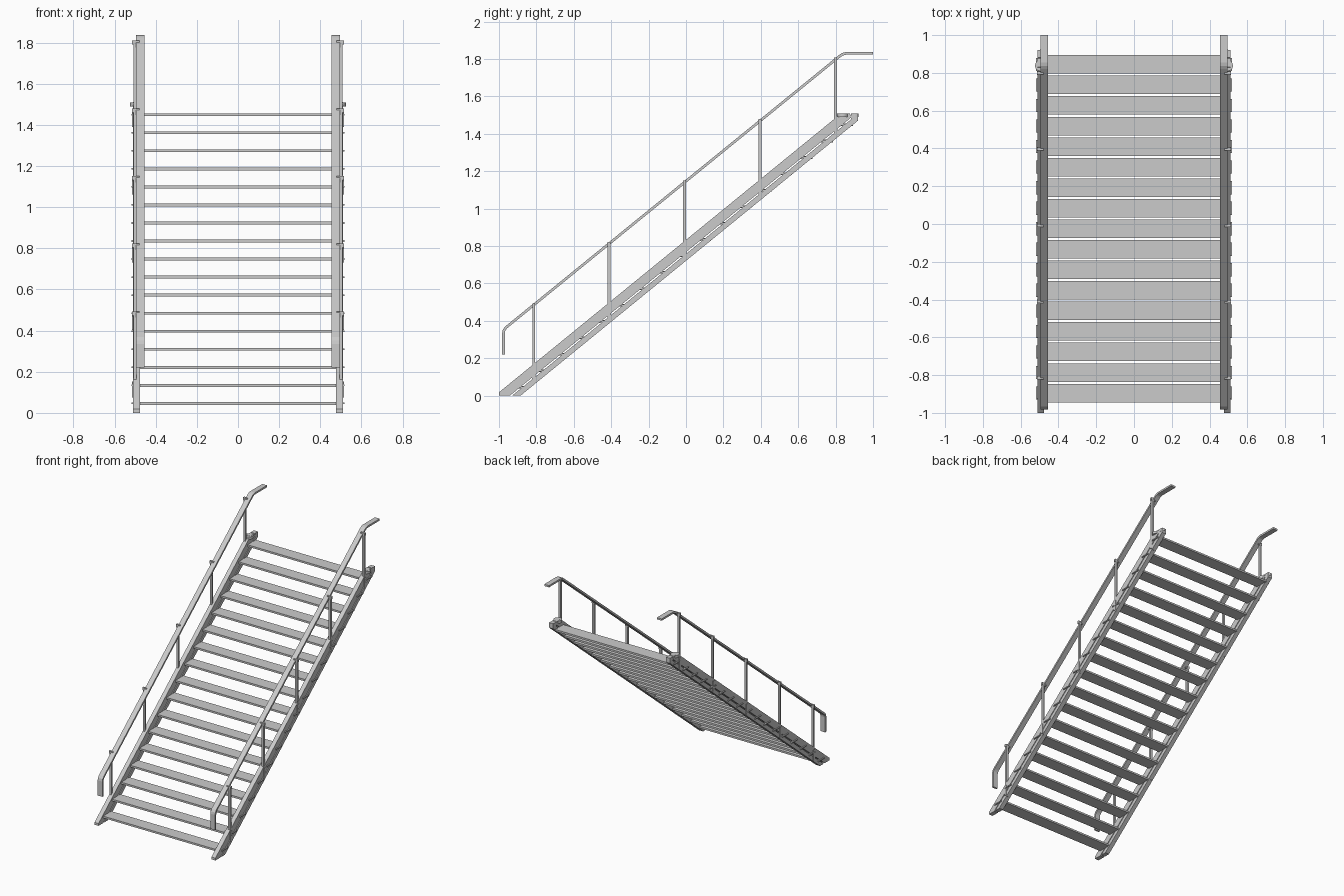
import bpy, bmesh
from mathutils import Vector

if "Cube" in bpy.data.objects:
    bpy.data.objects.remove(bpy.data.objects["Cube"])

SLOPE = 0.815


def finish(name, bm, mirror=True):
    bmesh.ops.recalc_face_normals(bm, faces=bm.faces)
    me = bpy.data.meshes.new(name)
    bm.to_mesh(me)
    bm.free()
    ob = bpy.data.objects.new(name, me)
    bpy.context.collection.objects.link(ob)
    if mirror:
        m = ob.modifiers.new("mirror", 'MIRROR')
        m.use_mirror_merge = False
    return ob


def prism(bm, pts, x0, x1):
    # closed side profile (y, z) extruded across x
    f = bm.faces.new([bm.verts.new((x0, y, z)) for y, z in pts])
    r = bmesh.ops.extrude_face_region(bm, geom=[f])
    vs = [v for v in r["geom"] if isinstance(v, bmesh.types.BMVert)]
    bmesh.ops.translate(bm, verts=vs, vec=(x1 - x0, 0, 0))


def box(bm, x0, x1, y0, y1, z0, z1):
    prism(bm, [(y0, z0), (y1, z0), (y1, z1), (y0, z1)], x0, x1)


def ribbon(path, t):
    # thicken an open (y, z) path into a closed profile with mitred bends
    P = [Vector(p) for p in path]
    a, b = [], []
    for i, p in enumerate(P):
        d0 = (p - P[max(i - 1, 0)]).normalized()
        d1 = (P[min(i + 1, len(P) - 1)] - p).normalized()
        d = (d0 + d1).normalized()
        n = Vector((-d.y, d.x))
        ref = d1 if d1.length > 0 else d0
        k = t / 2 / max(d.dot(ref), 0.5)
        a.append(p + n * k)
        b.append(p - n * k)
    return [tuple(p) for p in a + b[::-1]]


# stringers: wide upper bar and narrow lower bar, cut flat at floor and landing
bm = bmesh.new()
prism(bm, [(-1, 0), (-0.942, 0), (0.885, 1.489), (0.875, 1.51), (0.83, 1.51), (-1, 0.018)], 0.476, 0.51)
finish("stringer_upper", bm)
bm = bmesh.new()
prism(bm, [(-0.93, 0), (-0.885, 0), (0.92, 1.471), (0.92, 1.51), (0.882, 1.51), (0.882, 1.477)], 0.476, 0.51)
finish("stringer_lower", bm)

# treads with narrow tabs passing through the stringers
bm = bmesh.new()
for i in range(17):
    y, z = -0.895 + 0.10875 * i, 0.046 + 0.0877 * i
    box(bm, -0.48, 0.48, y - 0.049, y + 0.049, z - 0.007, z + 0.007)
    for s in (-1, 1):
        box(bm, s * 0.478, s * 0.518, y - 0.035, y + 0.035, z - 0.004, z + 0.004)
finish("treads", bm, False)

# handrails: flat strip bent down at the foot and level at the landing
path = [(-0.976, 0.22), (-0.976, 0.335), (-0.973, 0.35), (-0.962, 0.365),
        (0.825, 1.818), (0.838, 1.826), (0.855, 1.83), (1.0, 1.83)]
bm = bmesh.new()
prism(bm, ribbon(path, 0.014), 0.455, 0.495)
finish("handrail", bm)

# posts, with joint blocks under the rail and foot plates on the stringer
posts, joints = bmesh.new(), bmesh.new()
for i in range(5):
    y = -0.814 + 0.4035 * i
    top = 0.485 + SLOPE * (y + 0.815)
    foot = SLOPE * (y + 0.978)
    box(posts, 0.493, 0.509, y - 0.008, y + 0.008, foot - 0.07, top)
    box(joints, 0.478, 0.514, y - 0.008, y + 0.008, top - 0.012, top + 0.008)
    box(joints, 0.506, 0.514, y - 0.01, y + 0.01, foot - 0.06, foot + 0.02)
finish("posts", posts)
finish("post_joints", joints)

# rounded caps at the landing end of the stringers
bm = bmesh.new()
for y, r in ((0.838, 0.03), (0.905, 0.018)):
    g = bmesh.ops.create_cone(bm, cap_ends=True, segments=20, radius1=r, radius2=r, depth=0.02)
    bmesh.ops.translate(bm, verts=g["verts"], vec=(0.494, y, 1.499))
cap = finish("landing_caps", bm)
bpy.context.view_layer.objects.active = cap
cap.select_set(True)
bpy.ops.object.shade_smooth_by_angle()
